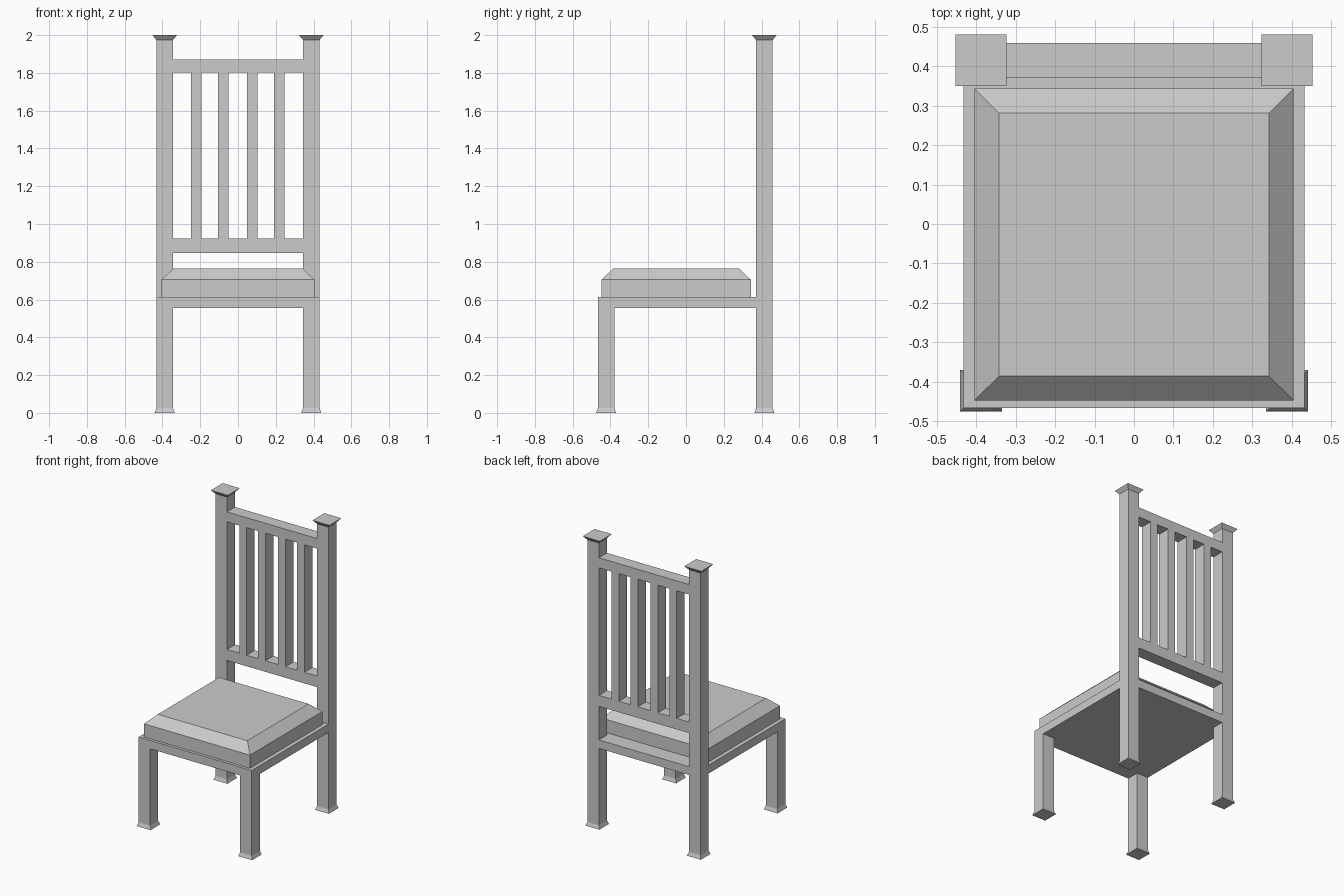
import bpy, bmesh

if "Cube" in bpy.data.objects:
    bpy.data.objects.remove(bpy.data.objects["Cube"])

LEG_X, FRONT_Y, BACK_Y, H = 0.388, -0.423, 0.415, 0.044
BACK0, BACK1 = BACK_Y - H, BACK_Y + H
INNER = LEG_X - H


def stack(name, levels):
    """Closed solid through rectangles (x0, x1, y0, y1, z) from bottom to top."""
    bm = bmesh.new()
    rings = [[bm.verts.new((x, y, z)) for x, y in
              ((x0, y0), (x1, y0), (x1, y1), (x0, y1))]
             for x0, x1, y0, y1, z in levels]
    bm.faces.new(rings[0][::-1])
    bm.faces.new(rings[-1])
    for a, b in zip(rings, rings[1:]):
        for i in range(4):
            j = (i + 1) % 4
            bm.faces.new((a[i], a[j], b[j], b[i]))
    mesh = bpy.data.meshes.new(name)
    bm.to_mesh(mesh)
    bm.free()
    ob = bpy.data.objects.new(name, mesh)
    bpy.context.collection.objects.link(ob)
    return ob


def box(name, x0, x1, y0, y1, z0, z1):
    return stack(name, [(x0, x1, y0, y1, z0), (x0, x1, y0, y1, z1)])


def post(name, x, y, profile):
    """Square post from (half width, height) pairs."""
    return stack(name, [(x - h, x + h, y - h, y + h, z) for h, z in profile])


# legs with flared feet; the back ones rise to flared caps
for side, s in (("left", -1), ("right", 1)):
    post("front_leg_" + side, s * LEG_X, FRONT_Y,
         [(0.053, 0), (H, 0.025), (H, 0.556)])
    post("back_post_" + side, s * LEG_X, BACK_Y,
         [(0.053, 0), (H, 0.025), (H, 1.974), (0.065, 2.0)])

# seat frame and its rear beam between the posts
box("seat_frame", -LEG_X - H, LEG_X + H, FRONT_Y - H, BACK0, 0.556, 0.614)
box("rear_beam", -INNER, INNER, BACK0, BACK1, 0.556, 0.614)

# cushion with a sloped upper edge
stack("cushion", [(-0.405, 0.405, -0.447, 0.343, 0.614),
                  (-0.405, 0.405, -0.447, 0.343, 0.705),
                  (-0.342, 0.342, -0.386, 0.281, 0.764)])

# back rest rails and slats
box("lower_rail", -INNER, INNER, BACK0, BACK1, 0.846, 0.922)
box("upper_rail", -INNER, INNER, BACK0, BACK1, 1.803, 1.872)
for i, x in enumerate((-0.222, -0.078, 0.075, 0.219)):
    box(f"slat_{i + 1}", x - 0.028, x + 0.028, BACK0, BACK1, 0.922, 1.803)
